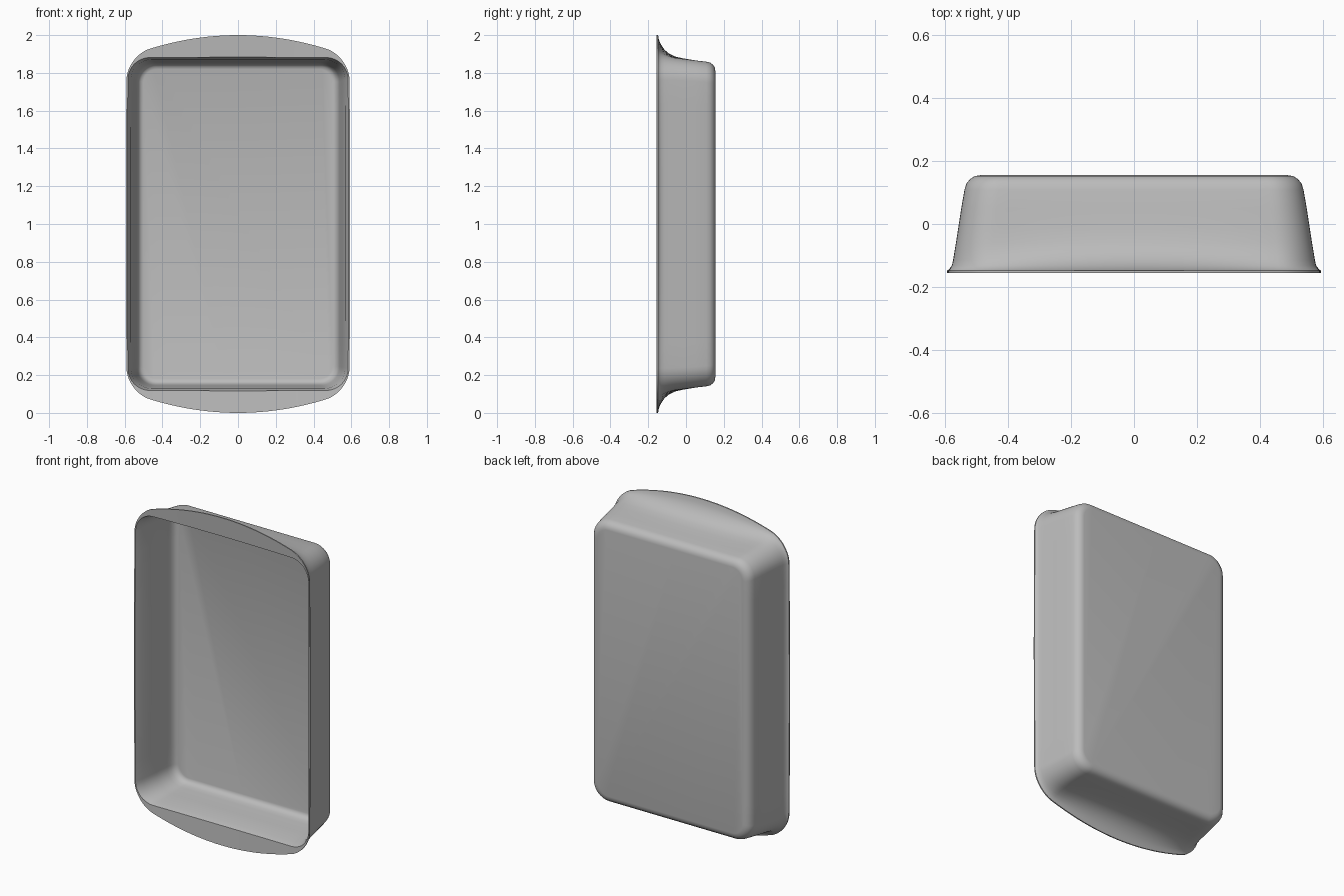
import bpy, bmesh, math

cube = bpy.data.objects.get("Cube")
if cube:
    bpy.data.objects.remove(cube, do_unlink=True)

# Single bare metal colour
metal = bpy.data.materials.new("grey metal")
metal.use_nodes = True
metal.diffuse_color = (0.5, 0.5, 0.5, 1)
metal.node_tree.nodes["Principled BSDF"].inputs["Base Color"].default_value = (0.5, 0.5, 0.5, 1)

CORNER, END, SIDE = 10, 24, 12


def rounded_outline(hx, hz, r):
    """Rounded rectangle with subdivided straight edges, counter-clockwise."""
    pts = []
    corners = [(1, 1), (-1, 1), (-1, -1), (1, -1)]
    for k, (sx, sz) in enumerate(corners):
        cx, cz = sx * (hx - r), sz * (hz - r)
        for i in range(CORNER + 1):
            a = (k + i / CORNER) * math.pi / 2
            pts.append((cx + r * math.cos(a), cz + r * math.sin(a)))
        nx, nz = corners[(k + 1) % 4]
        count = END if k % 2 == 0 else SIDE
        x0, z0 = pts[-1]
        x1, z1 = (x0 - 2 * sx * (hx - r), z0) if k % 2 == 0 else (x0, z0 - 2 * sz * (hz - r))
        for i in range(1, count):
            t = i / count
            pts.append((x0 + (x1 - x0) * t, z0 + (z1 - z0) * t))
    return pts


def add_ring(bm, hx, hz, r, y, bulge=0, dip=0, bow=0):
    """Ring at depth y; bulge arcs the ends outward, dip sinks their middle."""
    ring = []
    for x, z in rounded_outline(hx, hz, r):
        at_end = max(0, 1 - (x / hx) ** 2) if abs(z) > hz - r - 1e-6 else 0
        at_side = max(0, 1 - (z / hz) ** 2) if abs(x) > hx - r * 0.5 else 0
        px = x + math.copysign(bow * at_side, x)
        pz = z + math.copysign(bulge * at_end, z)
        ring.append(bm.verts.new((px, y + dip * at_end, pz + 1)))
    return ring


# Half width, half height, corner radius, depth, end bulge, dip, side bow
profile = [
    # outside: base, rounded edge, tapered wall
    (0.490, 0.812, 0.070, 0.155),
    (0.507, 0.829, 0.085, 0.152),
    (0.522, 0.844, 0.098, 0.142),
    (0.533, 0.854, 0.105, 0.128),
    (0.539, 0.859, 0.108, 0.108),
    (0.549, 0.866, 0.111, 0.050),
    (0.559, 0.873, 0.114, -0.015, 0.004),
    # flare into the end handles
    (0.566, 0.877, 0.116, -0.060, 0.010),
    (0.571, 0.880, 0.118, -0.090, 0.022),
    (0.575, 0.882, 0.119, -0.115, 0.042),
    (0.579, 0.883, 0.120, -0.132, 0.066),
    (0.584, 0.884, 0.120, -0.143, 0.090, 0, 0.003),
    (0.589, 0.885, 0.120, -0.148, 0.115, 0, 0.005),
    # rim and front of the handles
    (0.589, 0.885, 0.120, -0.155, 0.115, 0, 0.005),
    (0.582, 0.880, 0.114, -0.155, 0.003, 0.008, 0.004),
    # inside: wall, fillet, floor
    (0.567, 0.871, 0.110, -0.110),
    (0.551, 0.862, 0.104, 0.000),
    (0.538, 0.854, 0.100, 0.085),
    (0.533, 0.850, 0.096, 0.112),
    (0.525, 0.843, 0.090, 0.130),
    (0.514, 0.833, 0.080, 0.141),
    (0.500, 0.819, 0.068, 0.145),
]

bm = bmesh.new()
rings = [add_ring(bm, *row) for row in profile]
for a, b in zip(rings, rings[1:]):
    n = len(a)
    for i in range(n):
        j = (i + 1) % n
        bm.faces.new((a[i], a[j], b[j], b[i]))
bm.faces.new(rings[0])
bm.faces.new(rings[-1])
bmesh.ops.recalc_face_normals(bm, faces=bm.faces)

mesh = bpy.data.meshes.new("baking_pan")
bm.to_mesh(mesh)
bm.free()
mesh.materials.append(metal)
pan = bpy.data.objects.new("baking_pan", mesh)
bpy.context.collection.objects.link(pan)

# Smooth curves, crisp rim
bpy.ops.object.select_all(action='DESELECT')
pan.select_set(True)
bpy.context.view_layer.objects.active = pan
bpy.ops.object.shade_smooth_by_angle(angle=math.radians(35))
